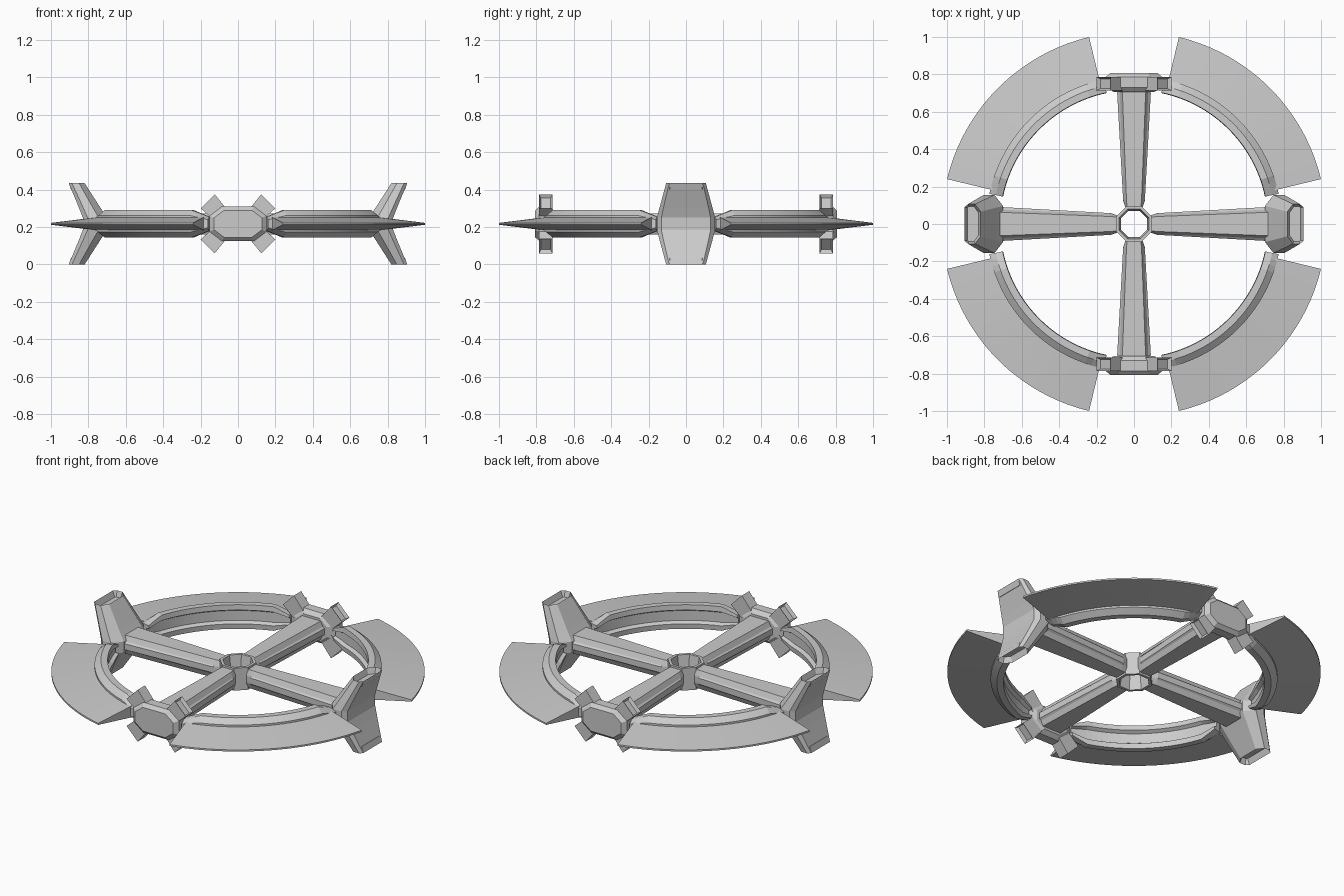
import bpy, bmesh
from math import sin, cos, radians, pi
from mathutils import Matrix

if "Cube" in bpy.data.objects:
    bpy.data.objects.remove(bpy.data.objects["Cube"])

ZC = 0.2175  # mid-plane height


def loft(name, rings, turn=0.0, closed=False, recess=None):
    """Skin a list of equal-length point rings; turn rotates about z."""
    bm = bmesh.new()
    vs = [[bm.verts.new(p) for p in r] for r in rings]
    n, m = len(vs[0]), len(vs)
    for i in range(m if closed else m - 1):
        a, b = vs[i], vs[(i + 1) % m]
        for j in range(n):
            k = (j + 1) % n
            bm.faces.new((a[j], a[k], b[k], b[j]))
    tip = None
    if not closed:
        bm.faces.new(vs[0][::-1])
        tip = bm.faces.new(vs[-1])
    bmesh.ops.recalc_face_normals(bm, faces=bm.faces[:])
    if recess:
        bmesh.ops.inset_region(bm, faces=[tip], thickness=recess[0], depth=0)
        bmesh.ops.translate(bm, verts=tip.verts[:], vec=-tip.normal * recess[1])
    bmesh.ops.transform(bm, verts=bm.verts[:],
                        matrix=Matrix.Translation((0, 0, ZC)) @ Matrix.Rotation(turn, 4, 'Z'))
    me = bpy.data.meshes.new(name)
    bm.to_mesh(me)
    bm.free()
    ob = bpy.data.objects.new(name, me)
    bpy.context.collection.objects.link(ob)
    return ob


def mirrored(half):
    """Complete a (a, z) half outline, listed from top to middle, below z = 0."""
    return half + [(a, -z) for a, z in reversed(half)]


def arc(name, section, a0, a1, steps, turn, end_taper=None):
    """Sweep an (r, z) section around z, optionally lowering its ends."""
    rings = []
    for i in range(steps + 1):
        a = a0 + (a1 - a0) * i / steps
        s = 1.0
        if end_taper:
            s = min(1.0, 0.5 + 0.5 * min(a - a0, a1 - a) / end_taper)
        rings.append([(r * cos(radians(a)), r * sin(radians(a)), z * s) for r, z in section])
    return loft(name, rings, turn)


# Quarter-circle rim segments and thin outer blades
rim = [(0.735, 0.03), (0.715, 0.042), (0.718, 0.073), (0.755, 0.073), (0.79, 0.045)]
rim = rim + [(r, -z) for r, z in reversed(rim)]
blade = [(0.77, 0.036), (1.028, 0.005), (1.028, -0.005), (0.77, -0.036)]
for q in range(4):
    t = q * pi / 2
    arc(f"rim_segment_{q + 1}", rim, 11.8, 78.2, 27, t, end_taper=7.4)
    arc(f"blade_{q + 1}", blade, 13.5, 76.5, 24, t)

# Open octagonal hub
rings = []
for r, z in [(0.076, 0.0), (0.086, 0.068), (0.103, 0.068), (0.103, -0.068), (0.086, -0.068)]:
    rings.append([(r * cos(radians(45 * i + 22.5)), r * sin(radians(45 * i + 22.5)), z)
                  for i in range(8)])
loft("hub", rings, closed=True)

# Four tapering spokes with side flanges
for q in range(4):
    rings = []
    for d, b, f in [(0.088, 0.036, 0.046), (0.125, 0.040, 0.058),
                    (0.70, 0.062, 0.090), (0.735, 0.064, 0.074)]:
        e = min(b + 0.014, f)
        side = mirrored([(b, 0.056), (e, 0.026), (f, 0.018)])
        outline = side + [(-y, z) for y, z in reversed(side)]
        rings.append([(d, y, z) for y, z in outline])
    loft(f"spoke_{q + 1}", rings, q * pi / 2)


def octagon(hx, hz, cx, cz, y):
    half = [(hx - cx, hz), (hx, hz - cz)]
    side = mirrored(half)
    return [(x, y, z) for x, z in side + [(-x, z) for x, z in reversed(side)]]


# Front and back pods, each with four hollow-ended diagonal nozzles
for label, t in (("front", 0.0), ("back", pi)):
    loft(f"{label}_pod", [octagon(0.105, 0.07, 0.05, 0.04, -0.705),
                          octagon(0.152, 0.092, 0.066, 0.05, -0.73),
                          octagon(0.152, 0.092, 0.066, 0.05, -0.785),
                          octagon(0.128, 0.072, 0.053, 0.04, -0.806)], t)
    for sx in (1, -1):
        for sz in (1, -1):
            rings = []
            for cx, cz, w in [(0.085, 0.04, 0.044), (0.162, 0.12, 0.053)]:
                h = w * 0.707
                rings.append([(sx * (cx + k * h), y, sz * (cz - k * h))
                              for k, y in [(1, -0.715), (1, -0.785), (-1, -0.785), (-1, -0.715)]])
            loft(f"{label}_nozzle_{'r' if sx > 0 else 'l'}{'t' if sz > 0 else 'b'}",
                 rings, t, recess=(0.013, 0.02))


def fin_ring(xi, xo, h, z):
    w = xo - xi
    half = [(xi, 0.62 * h), (xi + 0.35 * w, h), (xi + 0.8 * w, h), (xo, 0.85 * h)]
    return [(x, y, z) for x, y in half + [(x, -y) for x, y in reversed(half)]]


# Left and right double fins flaring above and below the mid-plane
for label, t in (("right", 0.0), ("left", pi)):
    for part, s in (("upper", 1), ("lower", -1)):
        loft(f"{label}_{part}_fin", [fin_ring(0.70, 0.83, 0.155, 0.0),
                                     fin_ring(0.70, 0.83, 0.155, s * 0.033),
                                     fin_ring(0.735, 0.85, 0.142, s * 0.085),
                                     fin_ring(0.82, 0.905, 0.106, s * 0.2175)],
             t, recess=(0.013, 0.035))
